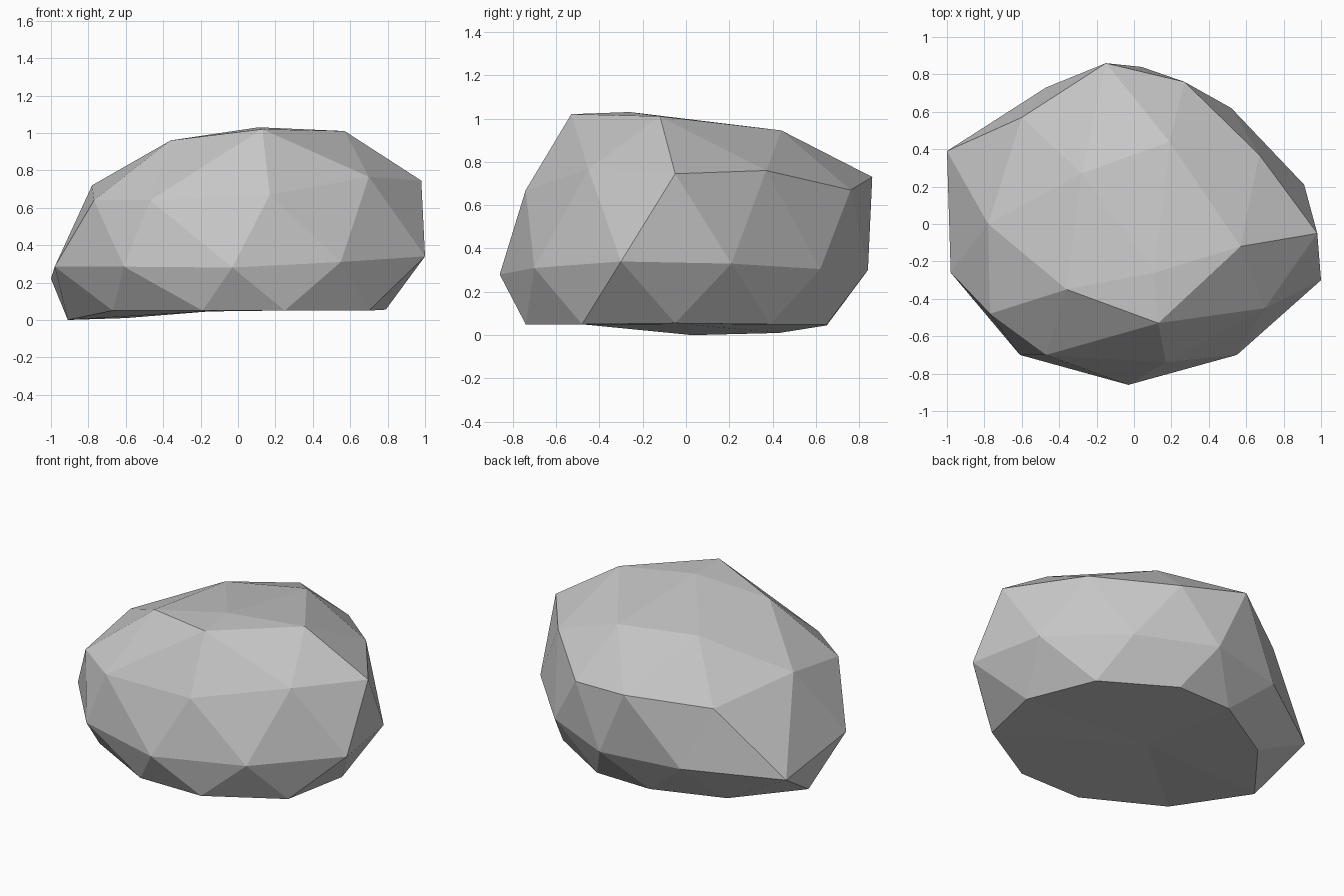
import bpy

# Rings of the boulder, each counter-clockwise starting at the front left
CROWN = [(-.36, -.35, .96), (.13, -.53, 1.02), (.57, -.12, 1.01),
         (.19, .44, .945), (-.28, .27, .93)]
SHOULDER = [(-.77, -.48, .64), (-.47, -.70, .64), (.17, -.74, .67), (.70, -.45, .765),
            (.98, -.05, .745), (.67, .37, .76), (.27, .76, .67), (-.15, .86, .73),
            (-.60, .57, .65), (-.78, 0, .72)]
WAIST = [(-.98, -.26, .285), (-.61, -.70, .285), (-.03, -.86, .28), (.55, -.70, .31),
         (1, -.30, .34), (.91, .21, .33), (.52, .62, .305), (.04, .84, .30),
         (-.47, .73, .28), (-1, .39, .22)]
FOOT = [(-.67, -.48, .05), (-.19, -.74, .05), (.25, -.74, .05), (.70, -.48, .05),
        (.79, -.05, .055), (.62, .39, .05), (.19, .65, .05), (-.19, .65, .045),
        (-.60, .43, .01), (-.91, .03, 0)]
PEAK, BASE = (.11, -.26, 1.03), (-.10, 0, .05)

verts = CROWN + SHOULDER + WAIST + FOOT + [PEAK, BASE]
C, S, W, F, P, B = 0, 5, 15, 25, 35, 36
faces = []

for i in range(5):
    j = (i + 1) % 5
    a, m, b = S + 2 * i, S + 2 * i + 1, S + 2 * j
    # Top fan and the facets from crown to shoulder
    faces += [(P, C + i, C + j), (C + i, m, C + j), (C + i, a, m), (C + j, m, b)]

for i in range(10):
    j = (i + 1) % 10
    # Zigzag bands above and below the waist, then the underside
    faces += [(S + i, W + i, W + j), (S + i, W + j, S + j),
              (F + i, W + j, W + i), (F + i, F + j, W + j),
              (B, F + j, F + i)]

mesh = bpy.data.meshes.new("boulder")
mesh.from_pydata(verts, [], faces)
mesh.validate()
stone = bpy.data.materials.new("stone_grey")
stone.diffuse_color = (.57, .57, .57, 1)
mesh.materials.append(stone)
boulder = bpy.data.objects.new("boulder", mesh)
bpy.context.collection.objects.link(boulder)
